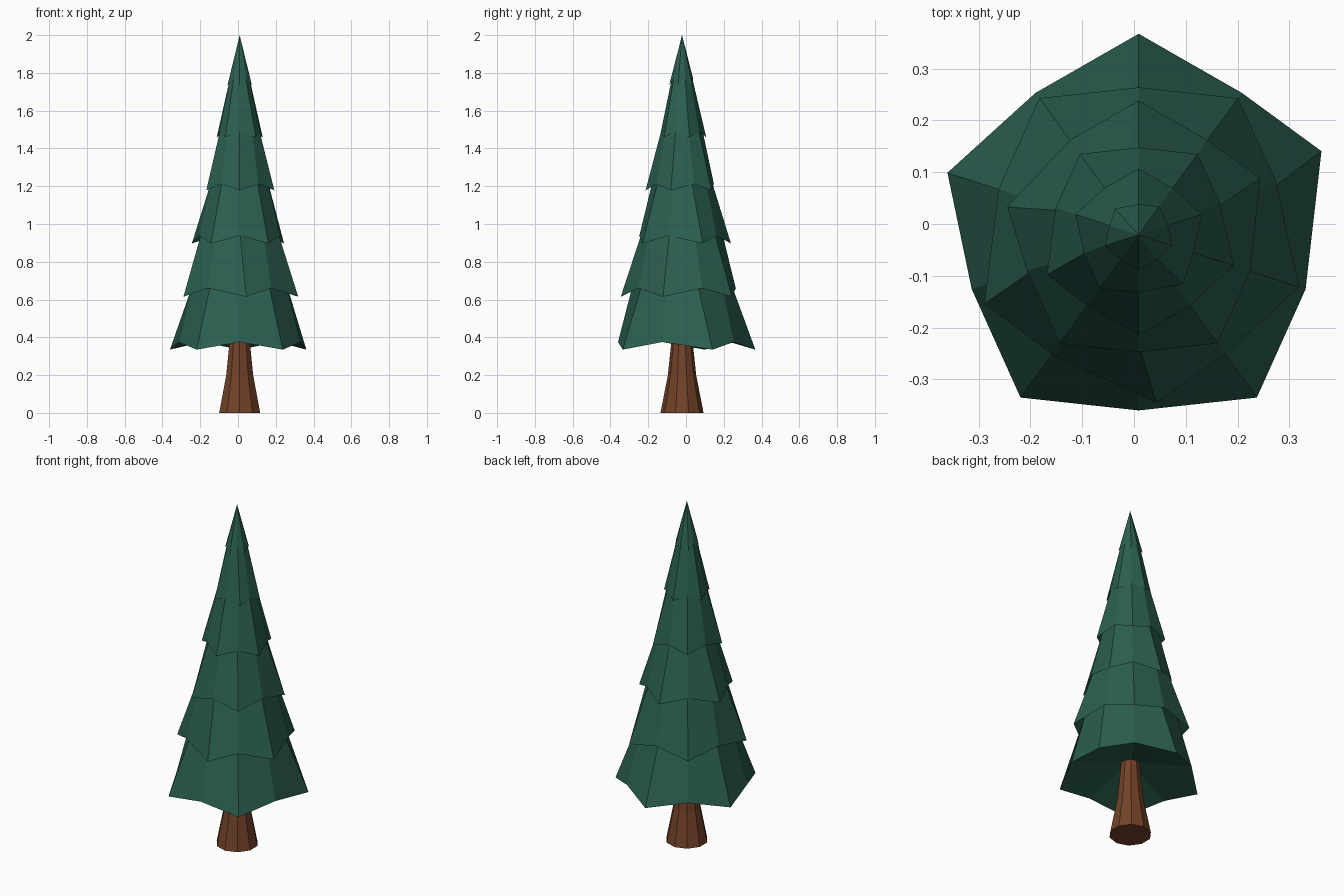
import bpy, bmesh
from math import cos, sin, radians

if "Cube" in bpy.data.objects:
    bpy.data.objects.remove(bpy.data.objects["Cube"])

CX, CY, SIDES = 0.009, -0.021, 10

def material(name, rgb):
    m = bpy.data.materials.new(name)
    m.diffuse_color = (*rgb, 1)
    m.use_nodes = True
    m.node_tree.nodes["Principled BSDF"].inputs["Base Color"].default_value = m.diffuse_color
    return m

def point(bm, angle, r, z):
    a = radians(angle)
    return bm.verts.new((CX + r * cos(a), CY + r * sin(a), z))

def ring(bm, r, z):
    return [point(bm, 18 + 36 * k, r, z) for k in range(SIDES)]

def bridge(bm, a, b):
    for k in range(SIDES):
        n = (k + 1) % SIDES
        bm.faces.new((a[k], a[n], b[n], b[k]))

def fan(bm, loop, z):
    tip = bm.verts.new((CX, CY, z))
    for k in range(SIDES):
        bm.faces.new((loop[k], loop[(k + 1) % SIDES], tip))

def finish(bm, name, mat):
    bmesh.ops.recalc_face_normals(bm, faces=bm.faces)
    me = bpy.data.meshes.new(name)
    bm.to_mesh(me)
    bm.free()
    me.materials.append(mat)
    bpy.context.collection.objects.link(bpy.data.objects.new(name, me))

# Flared trunk
bm = bmesh.new()
loops = [ring(bm, r, z) for r, z in ((0.114, 0), (0.075, 0.2), (0.055, 0.39), (0.05, 0.5))]
bm.faces.new(loops[0])
bm.faces.new(loops[-1])
for a, b in zip(loops, loops[1:]):
    bridge(bm, a, b)
finish(bm, "trunk", material("bark", (0.17, 0.055, 0.022)))

# Foliage tiers: rim radius, low rim z, high rim z, neck radius, neck z
tiers = [
    (0.388, 0.335, 0.375, 0.258, 0.69),
    (0.326, 0.615, 0.660, 0.208, 0.97),
    (0.259, 0.897, 0.938, 0.150, 1.25),
    (0.193, 1.178, 1.212, 0.103, 1.52),
    (0.128, 1.459, 1.490, 0.050, 1.79),
    (0.068, 1.735, 1.767, None, 2.0),
]
# Branch tips turned slightly off the regular spacing, in degrees
nudge = {(0, 0): 6.6, (1, 0): 4, (1, 5): 6, (1, 7): 6, (2, 0): 7, (2, 4): 6,
         (3, 0): 4, (3, 5): 5.5, (4, 8): 6, (5, 3): 6}

bm = bmesh.new()
neck = None
for i, (r, low, high, neck_r, neck_z) in enumerate(tiers):
    rim = []
    for k in range(SIDES):
        outer = (k + i) % 2 == 0
        rim.append(point(bm, 18 + 36 * k + nudge.get((i, k), 0),
                         r if outer else r * 0.873, low if outer else high))
    if neck:
        bridge(bm, neck, rim)      # underside of the tier
    else:
        fan(bm, rim, 0.45)         # hollow underside of the lowest tier
    if neck_r:
        neck = ring(bm, neck_r, neck_z)
        bridge(bm, rim, neck)
    else:
        fan(bm, rim, neck_z)       # pointed top
finish(bm, "foliage", material("needles", (0.024, 0.115, 0.08)))
